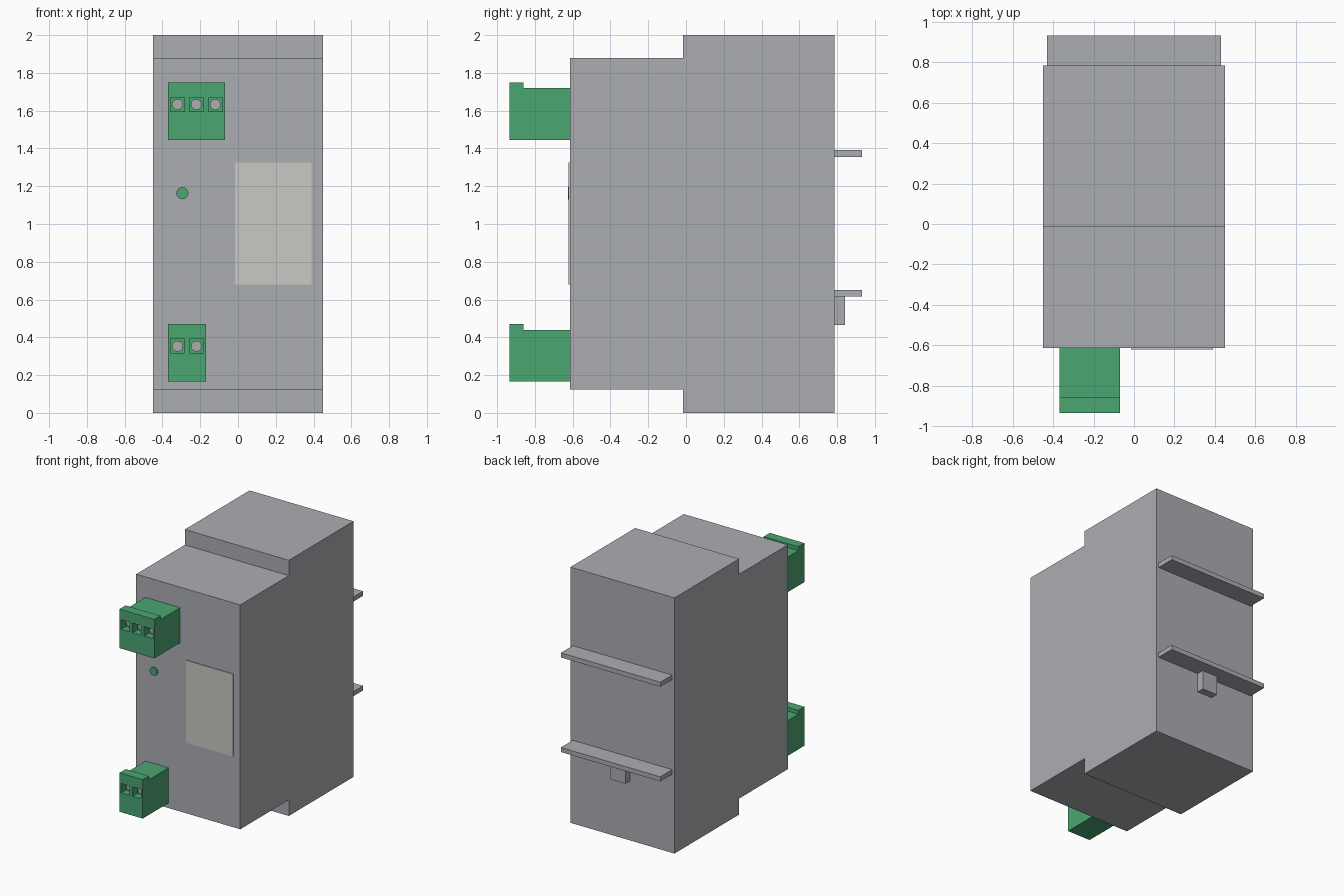
import bpy, bmesh
from math import pi
from mathutils import Matrix, Vector

cube = bpy.data.objects.get("Cube")
if cube:
    bpy.data.objects.remove(cube, do_unlink=True)


def material(name, color):
    m = bpy.data.materials.new(name)
    m.use_nodes = True
    m.diffuse_color = (*color, 1)
    bsdf = next(n for n in m.node_tree.nodes if n.type == 'BSDF_PRINCIPLED')
    bsdf.inputs["Base Color"].default_value = (*color, 1)
    return m


GREY = material("housing grey", (0.41, 0.42, 0.45))
GREEN = material("terminal green", (0.07, 0.38, 0.17))
LABEL = material("label off white", (0.58, 0.58, 0.55))
METAL = material("contact grey", (0.42, 0.42, 0.42))


def finish(bm, name, mat):
    bmesh.ops.recalc_face_normals(bm, faces=bm.faces)
    mesh = bpy.data.meshes.new(name)
    bm.to_mesh(mesh)
    bm.free()
    mesh.materials.append(mat)
    obj = bpy.data.objects.new(name, mesh)
    bpy.context.collection.objects.link(obj)
    return obj


def add_box(bm, x, y, z):
    """Add a box given its (min, max) range on each axis."""
    size = [b - a for a, b in (x, y, z)]
    mid = [(a + b) / 2 for a, b in (x, y, z)]
    bmesh.ops.create_cube(bm, size=1, matrix=Matrix.Translation(mid) @ Matrix.Diagonal((*size, 1)))


def add_disc(bm, x, z, radius, y, sides):
    """Add a cylinder along y."""
    place = Matrix.Translation((x, sum(y) / 2, z)) @ Matrix.Rotation(pi / 2, 4, 'X')
    bmesh.ops.create_cone(bm, cap_ends=True, segments=sides, radius1=radius, radius2=radius,
                          depth=y[1] - y[0], matrix=place)


def box(name, mat, x, y, z):
    bm = bmesh.new()
    add_box(bm, x, y, z)
    return finish(bm, name, mat)


def extrude_profile(name, mat, points, x):
    """Extrude a (y, z) outline across an x range."""
    bm = bmesh.new()
    face = bm.faces.new([bm.verts.new((x[0], y, z)) for y, z in points])
    out = bmesh.ops.extrude_face_region(bm, geom=[face], use_keep_orig=True)
    verts = [v for v in out["geom"] if isinstance(v, bmesh.types.BMVert)]
    bmesh.ops.translate(bm, verts=verts, vec=Vector((x[1] - x[0], 0, 0)))
    return finish(bm, name, mat)


FRONT, STEP, BACK = -0.615, -0.015, 0.785

# Stepped housing
extrude_profile("housing", GREY, [
    (FRONT, 0.125), (STEP, 0.125), (STEP, 0), (BACK, 0),
    (BACK, 2), (STEP, 2), (STEP, 1.88), (FRONT, 1.88)], (-0.45, 0.45))


# Plug-in terminal blocks with square sockets and contacts
def terminal(name, pins, z):
    tip, left, pitch = -0.935, -0.37, 0.1
    block = extrude_profile(name, GREEN, [
        (tip, z), (FRONT, z), (FRONT, z + 0.275), (-0.86, z + 0.275),
        (-0.86, z + 0.305), (tip, z + 0.305)], (left, left + pins * pitch))
    holes, contacts = bmesh.new(), bmesh.new()
    zc = z + 0.188
    for i in range(pins):
        xc = left + pitch * (i + 0.5)
        add_box(holes, (xc - 0.037, xc + 0.037), (tip - 0.05, tip + 0.06), (zc - 0.037, zc + 0.037))
        add_disc(contacts, xc, zc, 0.029, (tip + 0.05, tip + 0.07), 12)
    finish(contacts, name + "_contacts", METAL)
    cutter = finish(holes, name + "_cutter", GREEN)
    cutter.hide_render = True
    mod = block.modifiers.new("sockets", 'BOOLEAN')
    mod.operation, mod.solver, mod.object = 'DIFFERENCE', 'EXACT', cutter
    bpy.context.view_layer.objects.active = block
    bpy.ops.object.modifier_apply(modifier=mod.name)
    bpy.data.objects.remove(cutter, do_unlink=True)


terminal("upper_terminal", 3, 1.445)
terminal("lower_terminal", 2, 0.165)

# Front label and indicator light
box("label", LABEL, (-0.015, 0.39), (FRONT - 0.006, FRONT), (0.68, 1.325))
lamp = bmesh.new()
add_disc(lamp, -0.295, 1.163, 0.032, (FRONT - 0.01, FRONT), 24)
finish(lamp, "indicator_light", GREEN)

# Rear mounting ledges and latch
for name, z in (("upper_ledge", 1.355), ("lower_ledge", 0.615)):
    box(name, GREY, (-0.43, 0.43), (BACK, 0.932), (z, z + 0.036))
box("latch", GREY, (-0.065, 0.065), (BACK, 0.842), (0.465, 0.615))
